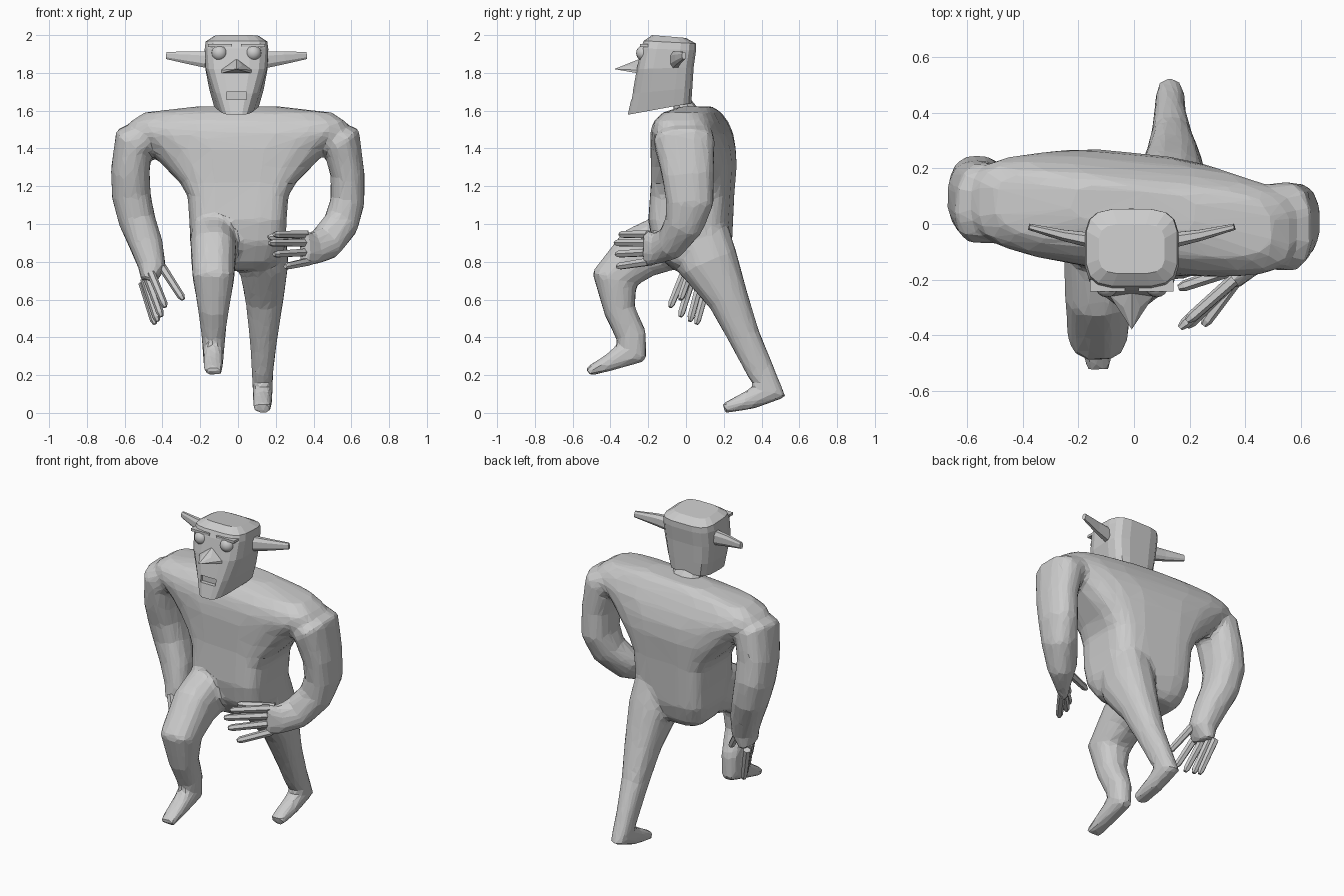
import bpy, bmesh, math
from mathutils import Vector as V


def add(name, bm):
    bmesh.ops.recalc_face_normals(bm, faces=bm.faces)
    me = bpy.data.meshes.new(name)
    bm.to_mesh(me)
    bm.free()
    ob = bpy.data.objects.new(name, me)
    bpy.context.collection.objects.link(ob)
    return ob


def ring(c, u, v, n=12, e=2.4, taper=1.0):
    # superellipse ring; taper scales the width on the -v (front) side
    pts = []
    for i in range(n):
        a = 2 * math.pi * (i + 0.5) / n
        s, t = math.cos(a), math.sin(a)
        s = math.copysign(abs(s) ** (2 / e), s)
        t = math.copysign(abs(t) ** (2 / e), t)
        k = 1 + (taper - 1) * (1 - t) / 2
        pts.append(V(c) + V(u) * s * k + V(v) * t)
    return pts


def loft(name, rings):
    bm = bmesh.new()
    rows = [[bm.verts.new(p) for p in r] for r in rings]
    n = len(rows[0])
    for a, b in zip(rows, rows[1:]):
        for i in range(n):
            j = (i + 1) % n
            bm.faces.new((a[i], a[j], b[j], b[i]))
    bm.faces.new(rows[0])
    bm.faces.new(rows[-1])
    return add(name, bm)


def limb(name, path, ref, n=12, e=2.4):
    # path entries: x, y, z, half size along ref, half size across
    pts = [V(p[:3]) for p in path]
    rings = []
    for i, p in enumerate(path):
        t = V()
        if i > 0:
            t += (pts[i] - pts[i - 1]).normalized()
        if i < len(pts) - 1:
            t += (pts[i + 1] - pts[i]).normalized()
        t.normalize()
        u = (V(ref) - t * t.dot(V(ref))).normalized()
        rings.append(ring(pts[i], u * p[3], t.cross(u) * p[4], n, e))
    return loft(name, rings)


def hull(name, pts):
    bm = bmesh.new()
    for p in pts:
        bm.verts.new(p)
    bmesh.ops.convex_hull(bm, input=bm.verts)
    return add(name, bm)


def box(name, x0, x1, y0, y1, z0, z1):
    return hull(name, [(x, y, z) for x in (x0, x1) for y in (y0, y1) for z in (z0, z1)])


def boolean(ob, other, op):
    m = ob.modifiers.new("bool", "BOOLEAN")
    m.operation, m.solver, m.object = op, "EXACT", other
    bpy.context.view_layer.objects.active = ob
    bpy.ops.object.modifier_apply(modifier=m.name)
    bpy.data.objects.remove(other)


# torso: z, half width, front y, back y, squareness
torso_sections = [(0.755, .18, -.06, .17, 3), (0.80, .225, -.11, .205, 3.5), (0.90, .255, -.17, .235, 4),
                  (1.02, .258, -.19, .24, 4.5), (1.15, .268, -.18, .245, 4.5), (1.22, .31, -.175, .25, 4),
                  (1.31, .40, -.175, .258, 3.2), (1.40, .49, -.175, .25, 3), (1.48, .58, -.165, .225, 3.6),
                  (1.54, .575, -.145, .195, 4), (1.59, .50, -.10, .165, 3.6), (1.622, .22, -.02, .135, 3)]
torso = loft("body", [ring((0, (f + b) / 2, z), (hx, -.1 * hx, 0), (0, (b - f) / 2, 0), 20, e)
                      for z, hx, f, b, e in torso_sections])

# legs: one stepping forward, one pushing back
legs = [
    [(-.125, .04, .98, .12, .12), (-.13, -.11, .90, .125, .155), (-.13, -.25, .845, .122, .145),
     (-.13, -.38, .71, .112, .125), (-.13, -.35, .54, .082, .085), (-.13, -.29, .41, .064, .083),
     (-.13, -.285, .32, .057, .09), (-.13, -.41, .265, .054, .046), (-.13, -.522, .217, .05, .024)],
    [(.13, .07, .95, .125, .16), (.135, .115, .8, .135, .165), (.14, .225, .6, .102, .11),
     (.135, .31, .4, .075, .085), (.13, .395, .22, .058, .075), (.13, .445, .115, .054, .093),
     (.13, .34, .07, .052, .053), (.13, .20, .023, .05, .027)]]
# arms: one hanging, one bent across the front
arms = [
    [(-.42, .06, 1.50, .13, .08), (-.55, .075, 1.435, .15, .115), (-.57, .095, 1.28, .14, .105),
     (-.565, .12, 1.15, .13, .105), (-.535, .12, 1.02, .115, .10), (-.485, .09, .89, .095, .09),
     (-.455, .06, .77, .08, .075), (-.475, .05, .695, .085, .04)],
    [(.42, .0, 1.50, .14, .08), (.55, -.01, 1.435, .165, .115), (.58, .01, 1.26, .14, .092),
     (.58, .02, 1.12, .13, .092), (.545, -.01, 1.0, .105, .095), (.465, -.08, .90, .08, .095),
     (.40, -.15, .87, .052, .085), (.345, -.215, .87, .033, .10)]]
for p in legs:
    boolean(torso, limb("leg", p, (1, 0, 0)), "UNION")
for p in arms:
    boolean(torso, limb("arm", p, (0, 1, 0)), "UNION")

# blend the joints, then reduce to flat facets
m = torso.modifiers.new("skin", "REMESH")
m.mode, m.voxel_size = "VOXEL", .015
m = torso.modifiers.new("blend", "SMOOTH")
m.factor, m.iterations = .5, 8
m = torso.modifiers.new("facets", "DECIMATE")
m.ratio = .06

# fingers: root then tip; the last of each hand is the thumb
fingers = [((-.505, .115, .69), (-.44, .055, .47)), ((-.495, .08, .71), (-.425, .02, .485)),
           ((-.48, .035, .72), (-.405, -.03, .51)), ((-.46, -.01, .74), (-.385, -.085, .56)),
           ((-.40, .03, .77), (-.29, -.03, .60)),
           ((.36, -.2, .945), (.19, -.35, .945)), ((.36, -.2, .90), (.165, -.375, .90)),
           ((.36, -.2, .85), (.19, -.37, .84)), ((.37, -.2, .80), (.25, -.365, .775)),
           ((.37, -.16, .945), (.16, -.23, .93))]
for i, (a, b) in enumerate(fingers):
    m = V(a).lerp(V(b), .9)
    limb("thumb" if i % 5 == 4 else "finger",
         [(*a, .023, .023), (*m, .02, .02), (*b, .011, .011)], (0.1, 0.2, 1) if i > 4 else (0, 1, 0), 6, 2)

# neck
CX = -.008
limb("neck", [(CX, .01, 1.56, .10, .08), (CX, -.02, 1.64, .09, .05)], (1, 0, 0), 10)

# head: front z, back z, front y, back y, half width, front taper
head_sections = [(1.578, 1.64, -.31, .03, .14, .5), (1.69, 1.72, -.285, .035, .158, .72),
                 (1.82, 1.83, -.262, .042, .17, .95), (1.93, 1.92, -.24, .055, .17, 1),
                 (1.97, 1.955, -.225, .055, .165, 1), (2.0, 1.985, -.18, .0, .12, 1)]
head = loft("head", [ring((CX, (f + b) / 2, (zf + zb) / 2), (hx, 0, 0),
                          (0, (b - f) / 2, (zb - zf) / 2), 16, 3.8, tp)
                     for zf, zb, f, b, hx, tp in head_sections])
boolean(head, box("mouth_cutter", CX - .052, CX + .052, -.4, -.265, 1.66, 1.70), "DIFFERENCE")
hull("nose", [(CX, -.23, 1.88), (CX - .085, -.25, 1.797), (CX + .085, -.25, 1.797),
              (CX - .085, -.25, 1.815), (CX + .085, -.25, 1.815), (CX - .03, -.30, 1.84),
              (CX + .03, -.30, 1.84), (CX, -.38, 1.82)])

# ears, eyes and brows on both sides
for s in (-1, 1):
    limb("ear", [(CX + s * .14, -.06, 1.868, .048, .03), (CX + s * .25, -.04, 1.88, .036, .021),
                 (CX + s * .37, -.01, 1.892, .02, .012)], (0, 0, 1), 8, 2.5)
    bm = bmesh.new()
    bmesh.ops.create_uvsphere(bm, u_segments=16, v_segments=10, radius=.042)
    bmesh.ops.translate(bm, verts=bm.verts, vec=(CX + s * .09, -.222, 1.905))
    eye = add("eye", bm)
    eye.data.shade_smooth()
    a, b = sorted((CX + s * .025, CX + s * .15))
    box("brow", a, b, -.243, -.20, 1.937, 1.952)
